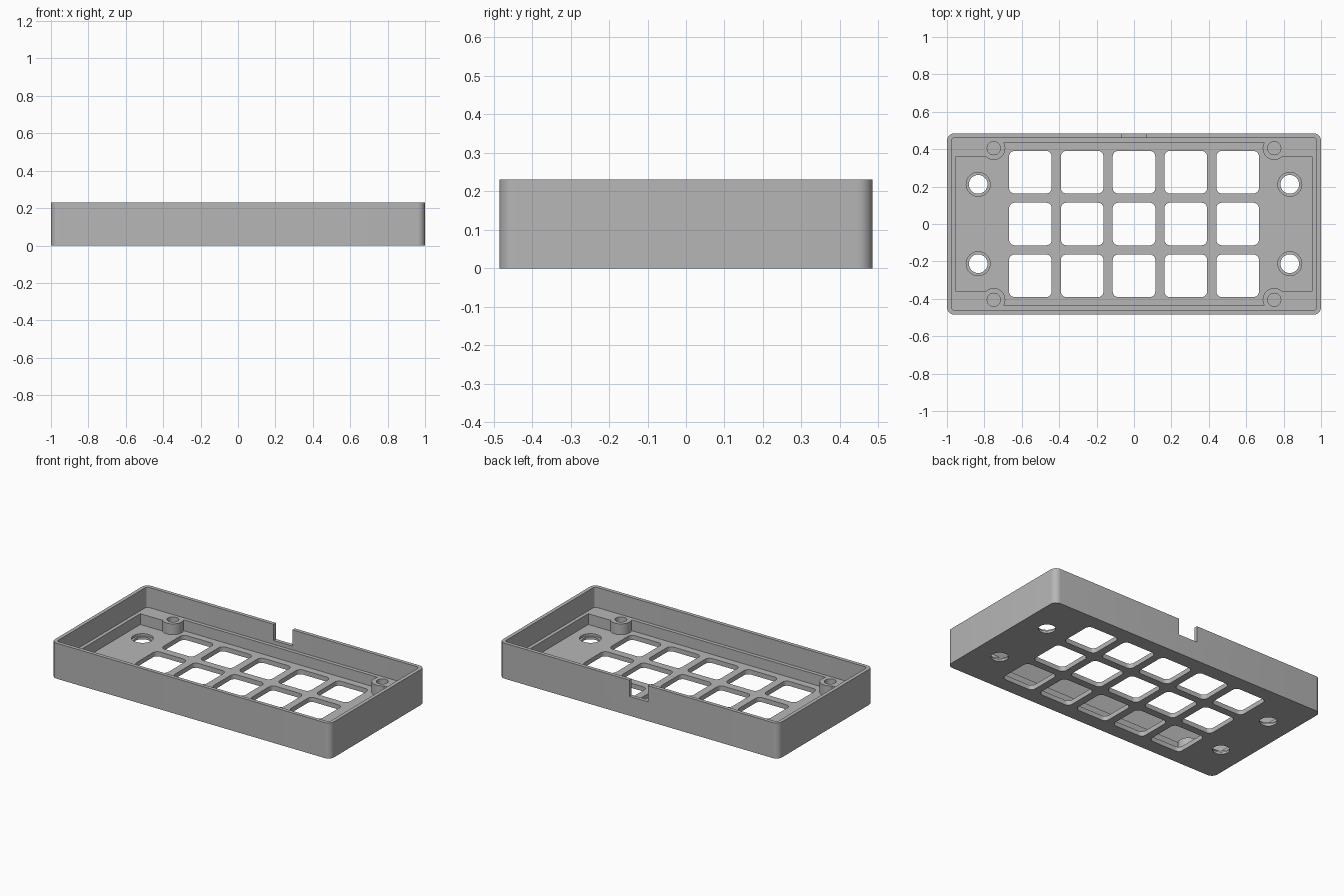
import bpy
import bmesh
from math import cos, sin, pi, radians

if "Cube" in bpy.data.objects:
    bpy.data.objects.remove(bpy.data.objects["Cube"], do_unlink=True)

HEIGHT, LEDGE, FLOOR = 0.23, 0.10, 0.03
HALF_X, HALF_Y, WALL = 1.0, 0.485, 0.024
BOSS_X, BOSS_Y, BOSS_R = 0.75, 0.405, 0.062
PITCH, KEY = 0.277, 0.114
SIGNS = (-1, 1)

grey = bpy.data.materials.new("plain grey")
grey.use_nodes = True
colour = (0.47, 0.47, 0.47, 1)
grey.diffuse_color = colour
grey.node_tree.nodes["Principled BSDF"].inputs["Base Color"].default_value = colour


def rounded_rect(cx, cy, hx, hy, r, steps=6):
    corners = ((1, 1), (-1, 1), (-1, -1), (1, -1))
    points = []
    for quarter, (sx, sy) in enumerate(corners):
        for i in range(steps + 1):
            a = (quarter + i / steps) * pi / 2
            points.append((cx + sx * (hx - r) + r * cos(a),
                           cy + sy * (hy - r) + r * sin(a)))
    return points


def circle(cx, cy, r, sides=32):
    return [(cx + r * cos(2 * pi * i / sides), cy + r * sin(2 * pi * i / sides))
            for i in range(sides)]


def prisms(name, parts):
    """One object from several (outline, bottom, top) prisms."""
    bm = bmesh.new()
    for outline, bottom, top in parts:
        face = bm.faces.new([bm.verts.new((x, y, bottom)) for x, y in outline])
        extruded = bmesh.ops.extrude_face_region(bm, geom=[face])["geom"]
        for v in extruded:
            if isinstance(v, bmesh.types.BMVert):
                v.co.z = top
    bmesh.ops.recalc_face_normals(bm, faces=bm.faces)
    mesh = bpy.data.meshes.new(name)
    bm.to_mesh(mesh)
    bm.free()
    mesh.materials.append(grey)
    obj = bpy.data.objects.new(name, mesh)
    bpy.context.collection.objects.link(obj)
    return obj


def floor_outline():
    """Inner pocket: ledge edge, corner shelves and rounded screw bosses."""
    quarter = [(0.953, 0.361)]
    for i in range(17):
        a = radians(-45 - 166 * i / 16)
        quarter.append((BOSS_X + BOSS_R * cos(a), BOSS_Y + BOSS_R * sin(a)))
    quarter[-1] = (quarter[-1][0], 0.437)
    half = quarter + [(-x, y) for x, y in reversed(quarter)]
    return half + [(x, -y) for x, y in reversed(half)]


# Solid block with rounded upright corners
tray = prisms("case_tray", [
    (rounded_rect(0, 0, HALF_X, HALF_Y, 0.04, 8), 0, HEIGHT)])

top = HEIGHT + 0.05
mounts = [(sx * 0.833, sy * 0.212) for sx in SIGNS for sy in SIGNS]
bosses = [(sx * BOSS_X, sy * BOSS_Y) for sx in SIGNS for sy in SIGNS]
keys = [(i * PITCH, j * PITCH) for i in range(-2, 3) for j in (-1, 0, 1)]

cutters = [
    # Upper cavity down to the ledge
    prisms("cavity_cutter", [(rounded_rect(
        0, 0, HALF_X - WALL, HALF_Y - WALL, 0.016), LEDGE, top)]),
    # Lower cavity down to the floor
    prisms("floor_cutter", [(floor_outline(), FLOOR, top)]),
    # Key windows and mounting holes
    prisms("through_cutter",
           [(rounded_rect(x, y, KEY, KEY, 0.03), -0.05, 0.06) for x, y in keys]
           + [(circle(x, y, 0.05), -0.05, 0.06) for x, y in mounts]),
    # Counterbores in the floor and blind screw holes in the bosses
    prisms("blind_cutter",
           [(circle(x, y, 0.064), 0.015, 0.06) for x, y in mounts]
           + [(circle(x, y, 0.035), FLOOR, top) for x, y in bosses]),
    # Cable notch in the back wall
    prisms("notch_cutter", [(
        [(-0.067, 0.45), (0.067, 0.45), (0.067, 0.55), (-0.067, 0.55)],
        0.125, top)]),
]

bpy.ops.object.select_all(action="DESELECT")
bpy.context.view_layer.objects.active = tray
tray.select_set(True)
for cutter in cutters:
    cutter.hide_render = True
    mod = tray.modifiers.new("cut", "BOOLEAN")
    mod.operation = "DIFFERENCE"
    mod.solver = "EXACT"
    mod.object = cutter
    bpy.ops.object.modifier_apply(modifier=mod.name)
    bpy.data.objects.remove(cutter, do_unlink=True)

bpy.ops.object.shade_smooth_by_angle(angle=radians(30))
